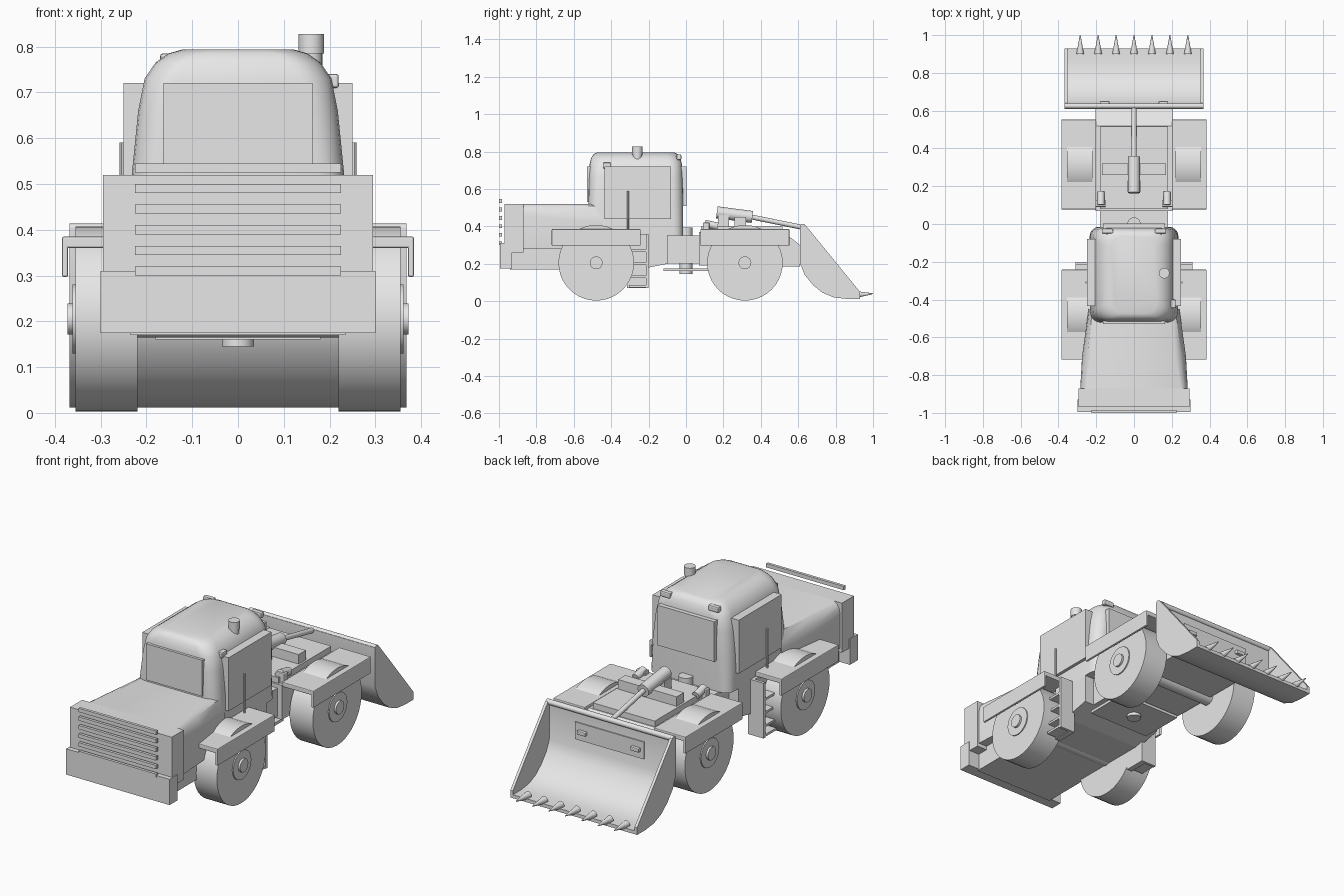
import bpy, bmesh, math
from mathutils import Vector

if "Cube" in bpy.data.objects:
    bpy.data.objects.remove(bpy.data.objects["Cube"], do_unlink=True)

GREY = (0.8, 0.8, 0.8, 1)
paint = bpy.data.materials.new("light grey")
paint.use_nodes = True
paint.diffuse_color = GREY
paint.node_tree.nodes["Principled BSDF"].inputs["Base Color"].default_value = GREY


def finish(name, bm, smooth=None, bevel=0):
    bmesh.ops.recalc_face_normals(bm, faces=bm.faces)
    mesh = bpy.data.meshes.new(name)
    bm.to_mesh(mesh)
    bm.free()
    ob = bpy.data.objects.new(name, mesh)
    bpy.context.collection.objects.link(ob)
    mesh.materials.append(paint)
    if bevel:
        mod = ob.modifiers.new("bevel", "BEVEL")
        mod.width = bevel
        mod.segments = 2
    if smooth:
        bpy.ops.object.select_all(action="DESELECT")
        ob.select_set(True)
        bpy.context.view_layer.objects.active = ob
        bpy.ops.object.shade_smooth_by_angle(angle=math.radians(smooth))
    return ob


def box(name, x, y, z, bevel=0):
    bm = bmesh.new()
    bmesh.ops.create_cube(bm, size=1)
    for v in bm.verts:
        v.co = [r[0] + (c + 0.5) * (r[1] - r[0]) for c, r in zip(v.co, (x, y, z))]
    return finish(name, bm, bevel=bevel)


def rod(name, a, b, r1, r2=None, sides=24):
    # cylinder or cone from point a to point b
    a, b = Vector(a), Vector(b)
    bm = bmesh.new()
    bmesh.ops.create_cone(bm, cap_ends=True, segments=sides, radius1=r1,
                          radius2=r1 if r2 is None else r2, depth=(b - a).length)
    turn = (b - a).to_track_quat("Z", "Y").to_matrix()
    for v in bm.verts:
        v.co = turn @ v.co + (a + b) / 2
    return finish(name, bm, 35)


def loft(name, rings, smooth=None):
    bm = bmesh.new()
    rows = [[bm.verts.new(p) for p in ring] for ring in rings]
    n = len(rows[0])
    for lo, hi in zip(rows, rows[1:]):
        for i in range(n):
            j = (i + 1) % n
            bm.faces.new((lo[i], lo[j], hi[j], hi[i]))
    bm.faces.new(rows[0])
    bm.faces.new(rows[-1])
    return finish(name, bm, smooth)


def prism(name, yz, x, smooth=None):
    # side profile extruded across x
    return loft(name, [[(s, y, z) for y, z in yz] for s in x], smooth)


def rounded_rect(hx, y0, y1, r, z, steps=5):
    pts = []
    corners = ((hx - r, y1 - r), (r - hx, y1 - r), (r - hx, y0 + r), (hx - r, y0 + r))
    for q, (cx, cy) in enumerate(corners):
        for k in range(steps + 1):
            t = (q + k / steps) * math.pi / 2
            pts.append((cx + r * math.cos(t), cy + r * math.sin(t), z))
    return pts


def span(s, a, b):
    return tuple(sorted((s * a, s * b)))


# Rear chassis, bumper and grille
prism("rear_chassis", [(-0.94, 0.17), (-0.25, 0.17), (-0.1, 0.2), (-0.1, 0.35),
                       (-0.7, 0.35), (-0.94, 0.29)], (-0.235, 0.235))
box("bumper", (-0.3, 0.3), (-0.995, -0.93), (0.175, 0.31))
box("grille_frame", (-0.295, 0.295), (-0.97, -0.87), (0.26, 0.52))
for i in range(6):
    z = 0.31 + i * 0.045
    box("grille_bar", (-0.225, 0.225), (-1, -0.985), (z - 0.01, z + 0.01))


# Hood, tapering towards the cab
def hood_ring(y, low, shoulder, top):
    half = [(low, 0.28), (low, shoulder), (low * 0.98, shoulder + 0.03),
            ((low + top) / 2, 0.51), (top, 0.52)]
    return [(x, y, z) for x, z in half] + [(-x, y, z) for x, z in reversed(half)]


loft("hood", [hood_ring(-0.88, 0.285, 0.46, 0.25), hood_ring(-0.7, 0.275, 0.44, 0.22),
              hood_ring(-0.45, 0.24, 0.42, 0.2)], 40)

# Cab with rounded roof
levels = [(0.35, 0.235, 0, 0.05), (0.52, 0.232, 0, 0.06), (0.66, 0.218, 0.003, 0.065),
          (0.73, 0.204, 0.006, 0.07), (0.765, 0.18, 0.015, 0.07),
          (0.785, 0.152, 0.027, 0.07), (0.794, 0.12, 0.045, 0.07)]
loft("cab", [rounded_rect(hx, -0.522 + i, -0.015 - i, r, z) for z, hx, i, r in levels], 50)
box("windshield", (-0.163, 0.163), (-0.53, -0.51), (0.53, 0.72))
box("rear_window", (-0.165, 0.165), (-0.03, 0.002), (0.51, 0.72))
for s in (1, -1):
    box("door", span(s, 0.2, 0.25), (-0.435, -0.08), (0.44, 0.72))
    rod("door_handle", (s * 0.254, -0.31, 0.37), (s * 0.254, -0.31, 0.59), 0.005, sides=8)
    box("roof_lamp", (s * 0.14 - 0.03, s * 0.14 + 0.03), (-0.05, -0.025), (0.755, 0.785), 0.006)
    rod("roof_lamp_mount", (s * 0.14, -0.08, 0.76), (s * 0.14, -0.03, 0.775), 0.008, sides=8)
box("side_lamp", (0.19, 0.22), (-0.445, -0.4), (0.71, 0.74), 0.005)
rod("beacon_base", (0.16, -0.26, 0.75), (0.16, -0.26, 0.79), 0.024)
rod("beacon", (0.16, -0.26, 0.785), (0.16, -0.26, 0.827), 0.028)

# Articulated joint
box("joint_block", (-0.18, 0.18), (-0.12, 0.12), (0.2, 0.35))
box("joint_plate", (-0.18, 0.18), (-0.12, 0.12), (0.16, 0.175))
rod("joint_pin", (0, 0, 0.145), (0, 0, 0.395), 0.035)

# Front frame and deck
prism("front_frame", [(0.07, 0.19), (0.61, 0.185), (0.61, 0.3), (0.52, 0.37),
                      (0.07, 0.37)], (-0.205, 0.205))
box("front_deck", (-0.18, 0.18), (0.08, 0.515), (0.36, 0.4))

# Wheels, hubs, fenders and axles
for y in (-0.48, 0.315):
    rod("axle", (-0.25, y, 0.205), (0.25, y, 0.205), 0.04)
    for s in (1, -1):
        rod("tyre", (s * 0.22, y, 0.205), (s * 0.355, y, 0.205), 0.202, sides=40)
        rod("hub", (s * 0.35, y, 0.205), (s * 0.361, y, 0.205), 0.075, sides=32)
        rod("hub_cap", (s * 0.35, y, 0.205), (s * 0.372, y, 0.205), 0.034)
        box("fender_top", span(s, 0.2, 0.384), (y - 0.238, y + 0.238), (0.36, 0.385), 0.004)
        box("fender_skirt", span(s, 0.371, 0.384), (y - 0.238, y + 0.238), (0.297, 0.38), 0.004)

# Boarding steps
for s in (1, -1):
    box("step_back", span(s, 0.22, 0.25), (-0.315, -0.2), (0.07, 0.36))
    box("step_side", span(s, 0.24, 0.31), (-0.215, -0.2), (0.07, 0.36))
    for z in (0.08, 0.13, 0.2, 0.27):
        box("step", span(s, 0.24, 0.31), (-0.305, -0.205), (z - 0.006, z + 0.006))

# Lift linkage
rod("lift_cylinder", (0, 0.165, 0.475), (0, 0.355, 0.45), 0.032)
rod("lift_rod", (0, 0.34, 0.452), (0, 0.62, 0.395), 0.013)
box("link_crossbar", (-0.17, 0.17), (0.26, 0.32), (0.39, 0.45))
box("cylinder_mount", (-0.035, 0.035), (0.17, 0.23), (0.39, 0.46))
for s in (1, -1):
    box("arm_bracket", span(s, 0.15, 0.205), (0.09, 0.125), (0.36, 0.42), 0.005)
    rod("link_arm", (s * 0.175, 0.1, 0.415), (s * 0.175, 0.17, 0.4), 0.02)
    box("bucket_lug", span(s, 0.14, 0.2), (0.56, 0.62), (0.2, 0.3))

# Bucket: curved shell, side plates, lip and teeth
outer = [(0.61, 0.405), (0.61, 0.2), (0.635, 0.14), (0.68, 0.085), (0.73, 0.045),
         (0.79, 0.02), (0.86, 0.012), (0.93, 0.012)]
inner = [(0.93, 0.03), (0.86, 0.03), (0.795, 0.038), (0.742, 0.061), (0.695, 0.099),
         (0.652, 0.15), (0.628, 0.205), (0.628, 0.405)]
prism("bucket_shell", outer + inner, (-0.368, 0.368), 35)
for s in (1, -1):
    prism("bucket_side", outer + [(0.93, 0.05), (0.64, 0.405)], (s * 0.353, s * 0.368))
    box("bucket_hook", span(s, 0.13, 0.18), (0.63, 0.65), (0.285, 0.305), 0.004)
rod("bucket_top_bar", (-0.368, 0.625, 0.4), (0.368, 0.625, 0.4), 0.014, sides=12)
box("bucket_back_plate", (-0.2, 0.2), (0.62, 0.634), (0.25, 0.34))
for i in range(-3, 4):
    rod("bucket_tooth", (i * 0.095, 0.9, 0.035), (i * 0.095, 1, 0.04), 0.02, 0.002, 12)
